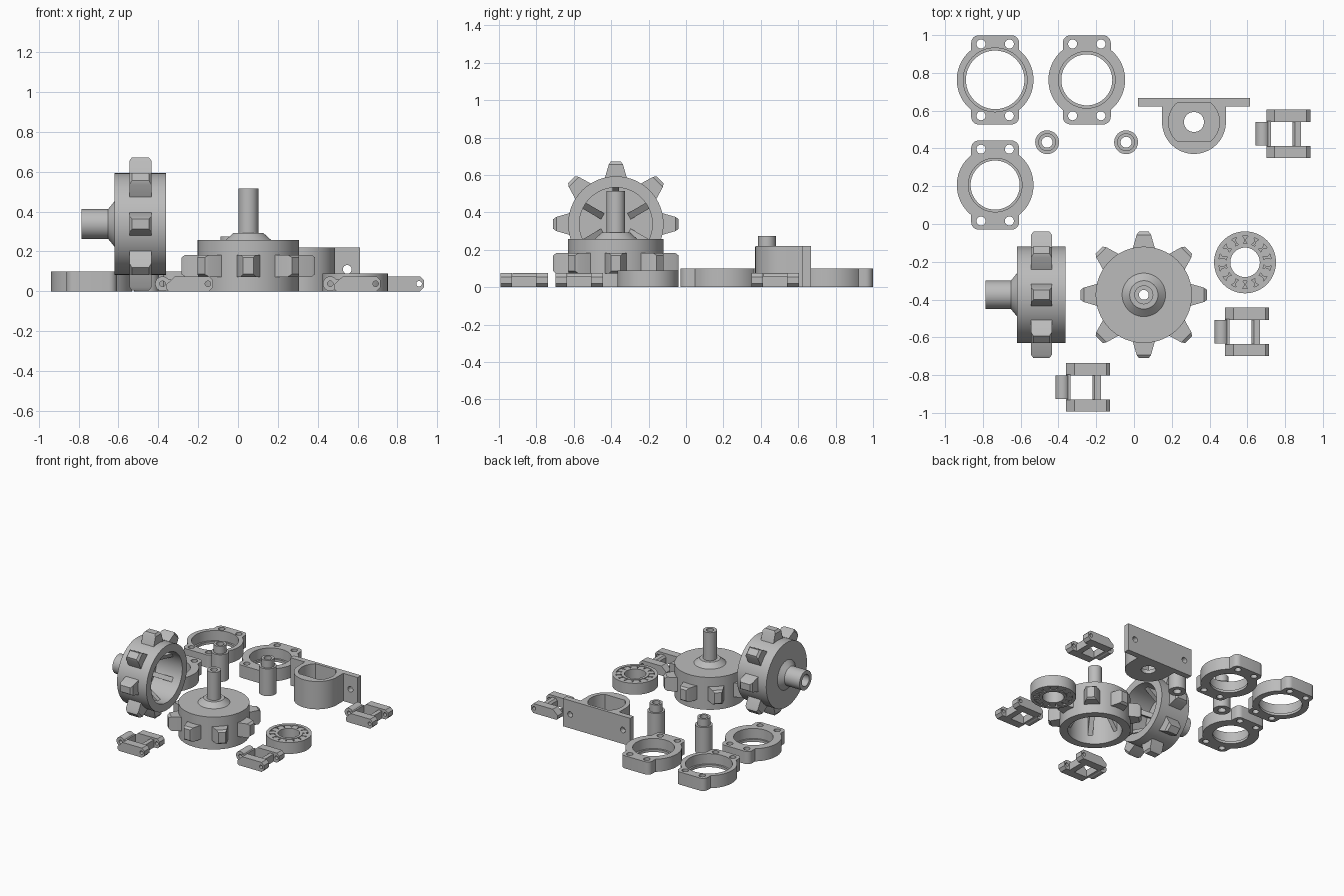
import bpy, bmesh, math
from mathutils import Matrix, Vector

if "Cube" in bpy.data.objects:
    bpy.data.objects.remove(bpy.data.objects["Cube"])

grey = bpy.data.materials.new("plain_grey")
grey.diffuse_color = (0.5, 0.5, 0.5, 1)
grey.use_nodes = True
grey.node_tree.nodes["Principled BSDF"].inputs["Base Color"].default_value = grey.diffuse_color
TAU = 2 * math.pi


def finish(bm, name, smooth=True):
    bmesh.ops.recalc_face_normals(bm, faces=bm.faces)
    me = bpy.data.meshes.new(name)
    bm.to_mesh(me)
    bm.free()
    me.materials.append(grey)
    ob = bpy.data.objects.new(name, me)
    bpy.context.collection.objects.link(ob)
    return ob


def activate(ob):
    bpy.ops.object.select_all(action='DESELECT')
    ob.select_set(True)
    bpy.context.view_layer.objects.active = ob


def smooth(ob):
    activate(ob)
    bpy.ops.object.shade_smooth_by_angle(angle=math.radians(30))
    return ob


def prism(name, pts, z0, z1):
    bm = bmesh.new()
    f = bm.faces.new([bm.verts.new((x, y, z0)) for x, y in pts])
    r = bmesh.ops.extrude_face_region(bm, geom=[f])
    vs = [v for v in r['geom'] if isinstance(v, bmesh.types.BMVert)]
    bmesh.ops.translate(bm, verts=vs, vec=(0, 0, z1 - z0))
    return finish(bm, name)


def circle(r, cx=0, cy=0, n=48, a0=0, a1=TAU):
    full = a1 - a0 >= TAU - 1e-6
    k = n if full else n - 1
    return [(cx + r * math.cos(a0 + (a1 - a0) * i / k),
             cy + r * math.sin(a0 + (a1 - a0) * i / k)) for i in range(n)]


def lathe(name, profile, n=64):
    """Revolve a closed (radius, height) profile around z."""
    bm = bmesh.new()
    rings = [[bm.verts.new((r * math.cos(TAU * i / n), r * math.sin(TAU * i / n), z))
              for r, z in profile] for i in range(n)]
    m = len(profile)
    for i in range(n):
        a, b = rings[i], rings[(i + 1) % n]
        for j in range(m):
            bm.faces.new((a[j], b[j], b[(j + 1) % m], a[(j + 1) % m]))
    return finish(bm, name)


def cut(ob, cutters):
    for c in cutters:
        mod = ob.modifiers.new("cut", 'BOOLEAN')
        mod.operation, mod.solver, mod.object = 'DIFFERENCE', 'EXACT', c
        activate(ob)
        bpy.ops.object.modifier_apply(modifier=mod.name)
        bpy.data.objects.remove(c)
    return ob


def stand(ob):
    """Turn a prism so its outline lies in x-z and its depth along y."""
    ob.data.transform(Matrix.Rotation(math.pi / 2, 4, 'X'))
    return ob


def join(name, obs, place):
    activate(obs[0])
    for o in obs:
        o.select_set(True)
    bpy.ops.object.join()
    ob = bpy.context.view_layer.objects.active
    ob.name = name
    ob.matrix_world = place
    return smooth(ob)


at = lambda x, y, z=0: Matrix.Translation((x, y, z))

# Housing rings with four bolt holes and a stepped bore
quarter = circle(0.203, n=14, a0=0, a1=math.acos(0.127 / 0.203)) \
    + circle(0.04, 0.087, 0.196, 7, 0, math.pi / 2)
half = quarter + [(-x, y) for x, y in reversed(quarter)]
outline = half + [(-x, -y) for x, y in half[1:-1]]
for name, x, y, bore, recess in (("large_ring", -0.735, 0.763, 0.155, 0.169),
                                 ("bearing_ring", -0.25, 0.763, 0.135, 0.15),
                                 ("small_ring", -0.735, 0.206, 0.13, 0.142)):
    ring = prism(name, outline, 0, 0.1)
    holes = [prism("bolt", circle(0.024, sx * 0.075, sy * 0.19, 24), -0.1, 0.2)
             for sx in (-1, 1) for sy in (-1, 1)]
    cut(ring, [prism("bore", circle(bore, n=64), -0.1, 0.2),
               prism("recess", circle(recess, n=64), 0.02, 0.2)] + holes)
    ring.matrix_world = at(x, y)
    smooth(ring)

# Stepped spacer tubes
for i, x in enumerate((-0.46, -0.042)):
    t = lathe(f"spacer_tube_{i + 1}", [(0.029, 0), (0.063, 0), (0.063, 0.215),
                                       (0.047, 0.215), (0.047, 0.275), (0.029, 0.275)], 40)
    t.matrix_world = at(x, 0.433)
    smooth(t)

# Bracket: back plate with a rounded, flat-sided pocket
u = circle(0.169, n=33, a0=math.pi, a1=TAU)
shape = u + [(0.169, 0.083), (0.2955, 0.083), (0.2955, 0.127),
             (-0.2955, 0.127), (-0.2955, 0.083), (-0.169, 0.083)]
bracket = prism("bracket", shape, 0, 0.22)
a = math.asin(0.103 / 0.135)
pocket = circle(0.135, n=14, a0=-a, a1=a) + circle(0.135, n=14, a0=math.pi - a, a1=math.pi + a)
cut(bracket, [prism("pocket", pocket, 0.03, 0.3), prism("floor_hole", circle(0.053), -0.1, 0.1)]
    + [stand(prism("screw", circle(0.022, s * 0.231, 0.11, 24), -0.2, -0.05)) for s in (-1, 1)])
bracket.matrix_world = at(0.3175, 0.54)
smooth(bracket)

# Chain links: pierced barrel, two chamfered arms and two cross bars
arm = [(0.057, 0.012), (0.068, 0), (0.27, 0), (0.29, 0.02), (0.29, 0.055), (0.27, 0.075),
       (0.1, 0.075), (0.057, 0.035)]
for i, (x, y) in enumerate(((0.644, 0.477), (0.426, -0.571), (-0.416, -0.865))):
    parts = []
    for s in (-1, 1):
        o = stand(prism("arm", arm, -0.032, 0.032))
        cut(o, [stand(prism("pin", circle(0.014, 0.265, 0.038, 20), -0.1, 0.1))])
        o.data.transform(at(0, s * 0.096))
        parts.append(o)
    barrel = stand(prism("barrel", circle(0.037, 0.037, 0.038, 28), -0.062, 0.062))
    parts.append(cut(barrel, [stand(prism("pin", circle(0.014, 0.037, 0.038, 20), -0.1, 0.1))]))
    parts.append(stand(prism("bar", [(0.058, 0.005), (0.08, 0.005), (0.08, 0.06), (0.058, 0.06)],
                             -0.068, 0.068)))
    parts.append(stand(prism("bar", [(0.195, 0), (0.24, 0), (0.24, 0.06), (0.208, 0.06),
                                     (0.195, 0.045)], -0.066, 0.066)))
    join(f"chain_link_{i + 1}", parts, at(x, y))

# Roller bearing
parts = [lathe("race", [(0.139, 0), (0.164, 0), (0.164, 0.09), (0.139, 0.09)]),
         lathe("race", [(0.078, 0), (0.1, 0), (0.1, 0.09), (0.078, 0.09)]),
         lathe("cage", [(0.098, 0.035), (0.141, 0.035), (0.141, 0.055), (0.098, 0.055)])]
for i in range(14):
    t = TAU * i / 14
    parts.append(prism("roller", circle(0.024, 0.12 * math.cos(t), 0.12 * math.sin(t), 20),
                       0.004, 0.086))
join("roller_bearing", parts, at(0.588, -0.203))


# Toothed drums: hollow shell with hub, eight teeth and inner ribs
def tooth(angle):
    bm = bmesh.new()
    rows = []
    for r, w, h in ((0.235, 0.062, 0.055), (0.318, 0.038, 0.055), (0.335, 0.026, 0.042)):
        rows.append([bm.verts.new((r, sy * w, 0.128 + sz * h))
                     for sy, sz in ((-1, -1), (1, -1), (1, 1), (-1, 1))])
    for a, b in zip(rows, rows[1:]):
        for j in range(4):
            k = (j + 1) % 4
            bm.faces.new((a[j], a[k], b[k], b[j]))
    bm.faces.new(rows[0])
    bm.faces.new(rows[-1])
    bmesh.ops.rotate(bm, verts=bm.verts, matrix=Matrix.Rotation(angle, 3, 'Z'))
    return finish(bm, "tooth")


def drum(name, hub, bore, place):
    shell = lathe("shell", [(bore, 0.225), (0.195, 0.225), (0.195, 0.0), (0.255, 0.0),
                            (0.255, 0.257)] + hub, 80)
    parts = [shell] + [tooth(TAU * i / 8) for i in range(8)]
    for i in range(6):
        rib = stand(prism("rib", [(0.078, 0.23), (0.2, 0.23), (0.2, 0.06)], -0.018, 0.018))
        rib.data.transform(Matrix.Rotation(TAU * i / 6, 4, 'Z'))
        parts.append(rib)
    join(name, parts, place)


drum("upright_drum", [(0.115, 0.257), (0.075, 0.293), (0.05, 0.293), (0.05, 0.515), (0.026, 0.515)],
     0.026, at(0.052, -0.375))
drum("sideways_drum", [(0.115, 0.257), (0.075, 0.29), (0.075, 0.423), (0.046, 0.423)],
     0.046, at(-0.362, -0.375, 0.338) @ Matrix.Rotation(-math.pi / 2, 4, 'Y'))
